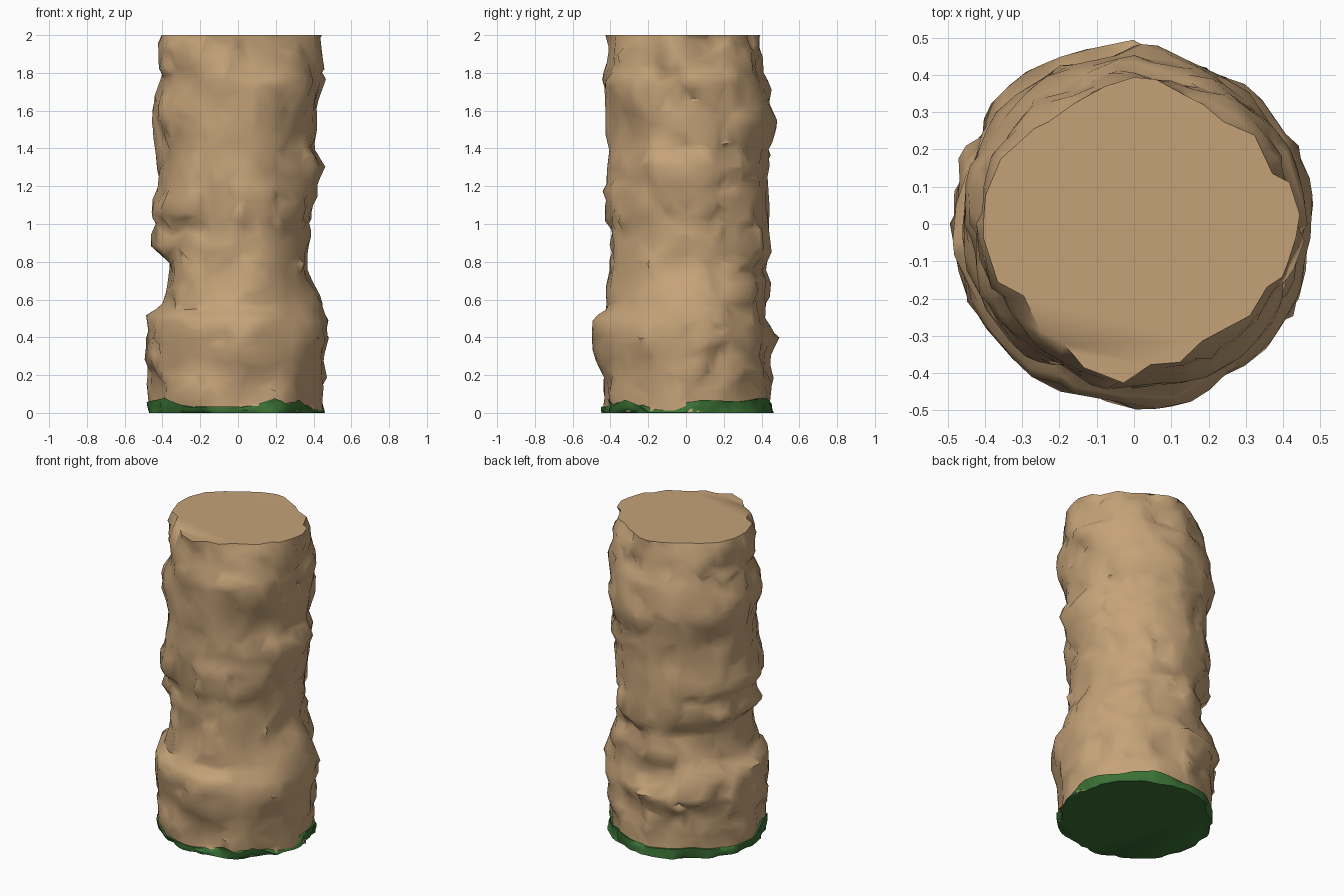
import bpy, bmesh
from math import cos, sin, pi
from mathutils import Vector, noise

cube = bpy.data.objects.get("Cube")
if cube:
    bpy.data.objects.remove(cube)

SEGS, RINGS = 72, 66

# Outline of the column on each side: (height, distance from the axis)
LEFT = [(0, .45), (.2, .45), (.35, .47), (.48, .49), (.55, .45), (.65, .43), (.75, .38),
        (1.05, .4), (1.2, .41), (1.3, .46), (1.4, .4), (1.6, .43), (1.75, .46), (1.85, .44), (2, .44)]
RIGHT = [(0, .46), (.3, .49), (.53, .49), (.56, .4), (.65, .38), (.8, .38), (.88, .46), (1, .43),
         (1.05, .47), (1.2, .42), (1.4, .42), (1.55, .46), (1.65, .44), (1.75, .4), (1.95, .43), (2, .41)]
FRONT = [(0, .44), (.2, .45), (.35, .5), (.5, .48), (.55, .41), (1, .41), (1.2, .43),
         (1.4, .42), (1.6, .43), (1.75, .45), (1.85, .41), (2, .42)]
BACK = [(0, .46), (.3, .44), (.4, .49), (.5, .44), (.7, .44), (.75, .41), (.85, .46), (1, .43),
        (1.2, .44), (1.4, .45), (1.55, .48), (1.75, .45), (1.8, .4), (2, .39)]

# Ragged top of the grass: (angle in degrees, height), bare on the left side
GRASS = [(0, .004), (6, .07), (40, .06), (65, .08), (90, .05), (130, .07), (160, .04), (185, .06),
         (215, .08), (235, .03), (262, .035), (280, .03), (296, .08), (305, .04), (315, .07),
         (328, .03), (334, .004), (360, .004)]


def material(name, rgb):
    m = bpy.data.materials.new(name)
    m.use_nodes = True
    m.diffuse_color = (*rgb, 1)
    m.node_tree.nodes["Principled BSDF"].inputs["Base Color"].default_value = (*rgb, 1)
    return m


def lookup(points, t):
    for (t0, v0), (t1, v1) in zip(points, points[1:]):
        if t <= t1:
            return v0 + (v1 - v0) * (t - t0) / (t1 - t0)
    return points[-1][1]


def radius(a, z):
    """Blend the side outlines round the axis, then roughen them into rock."""
    c, s = cos(a), sin(a)
    r = c * c * lookup(LEFT if c > 0 else RIGHT, z) + s * s * lookup(BACK if s > 0 else FRONT, z)
    p = Vector((c * .45, s * .45, z))
    lumps = noise.noise(p * 4.5) * .026 + noise.noise(p * 9) * .018
    ledges = .014 * (noise.cell(p * 5 + Vector((lumps, lumps, lumps)) * 9) - .5)
    worn_rim = .04 * max(0, z - 1.9) / .1 * sin(2 * a) ** 2
    return min(r + lumps + ledges - worn_rim, .5)


def loft(name, rings, mat):
    """Closed skin over a list of rings of points."""
    bm = bmesh.new()
    loops = [[bm.verts.new(p) for p in ring] for ring in rings]
    for low, high in zip(loops, loops[1:]):
        for i in range(SEGS):
            j = (i + 1) % SEGS
            bm.faces.new((low[i], low[j], high[j], high[i]))
    bm.faces.new(loops[0][::-1])
    bm.faces.new(loops[-1])
    bmesh.ops.triangulate(bm, faces=bm.faces[:])
    mesh = bpy.data.meshes.new(name)
    bm.to_mesh(mesh)
    bm.free()
    mesh.materials.append(mat)
    ob = bpy.data.objects.new(name, mesh)
    bpy.context.collection.objects.link(ob)
    return ob


def ring(height, grow=0):
    """Ring of points on the rock, at a height given for each angle."""
    pts = []
    for i in range(SEGS):
        a = 2 * pi * i / SEGS
        z = height(a)
        r = radius(a, z) + grow
        pts.append((r * cos(a), r * sin(a), z))
    return pts


# Rock column, broken into irregular facets
rock = loft("rock_column", [ring(lambda a: .004 + 1.996 * k / RINGS) for k in range(RINGS + 1)],
            material("sandstone", (.56, .365, .19)))
facets = rock.modifiers.new("facets", "DECIMATE")
facets.ratio = .3

# Grass round the foot
grass = loft("grass_base", [ring(lambda a: 0, .006)] +
             [ring(lambda a: f * lookup(GRASS, a * 180 / pi), .01) for f in (.5, 1)],
             material("grass_green", (.042, .165, .035)))

# Smooth shading with crisp ledges
bpy.ops.object.select_all(action="DESELECT")
for ob in (rock, grass):
    ob.select_set(True)
bpy.context.view_layer.objects.active = rock
bpy.ops.object.modifier_apply(modifier="facets")
bpy.ops.object.shade_smooth_by_angle(angle=pi / 3)
